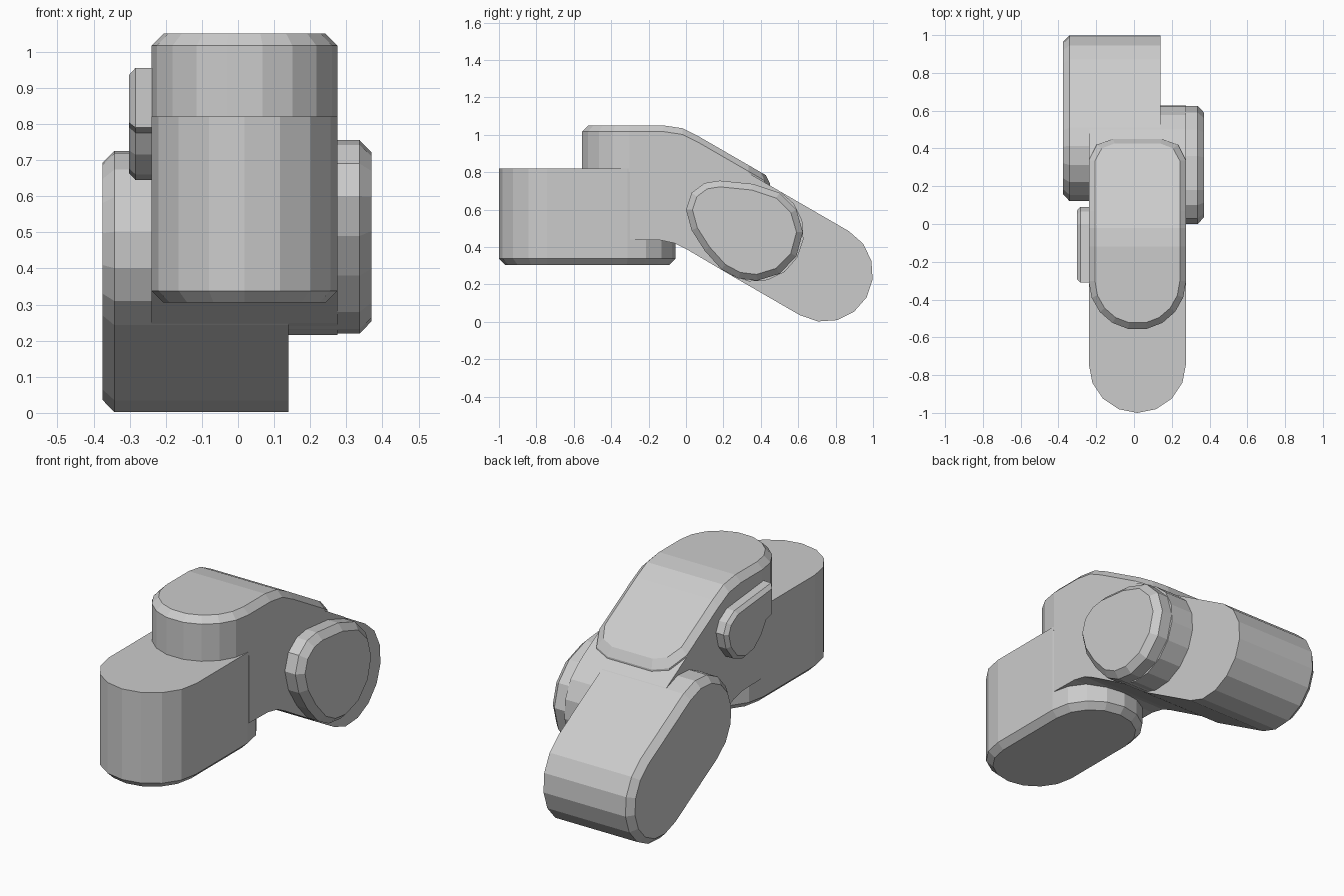
import bpy, bmesh
from math import sin, cos, pi, radians
from mathutils import Vector

if "Cube" in bpy.data.objects:
    bpy.data.objects.remove(bpy.data.objects["Cube"])

XC, HW, CH = 0.018, 0.2575, 0.033   # body centre, half width, chamfer


def finish(name, bm):
    bmesh.ops.recalc_face_normals(bm, faces=bm.faces)
    me = bpy.data.meshes.new(name)
    bm.to_mesh(me)
    bm.free()
    ob = bpy.data.objects.new(name, me)
    bpy.context.collection.objects.link(ob)
    return ob


def inset(pts, d):
    """Mitred inward offset of a closed outline."""
    p = [Vector(q) for q in pts]
    n = len(p)
    area = sum(p[i - 1].x * p[i].y - p[i].x * p[i - 1].y for i in range(n))
    sign = 1 if area > 0 else -1
    out = []
    for i in range(n):
        e1 = (p[i] - p[i - 1]).normalized()
        e2 = (p[(i + 1) % n] - p[i]).normalized()
        n1, n2 = Vector((-e1.y, e1.x)) * sign, Vector((-e2.y, e2.x)) * sign
        out.append(p[i] + (n1 + n2) * d / (1 + n1.dot(n2)))
    return out


def prism(name, pts, plain, tip, axis, chamfer=CH):
    """Extrude an outline from the plain end to a chamfered tip."""
    step = chamfer if tip > plain else -chamfer
    loops = [(pts, plain), (pts, tip)]
    if chamfer:
        loops = [(pts, plain), (pts, tip - step), (inset(pts, chamfer), tip)]
    bm = bmesh.new()
    rings = []
    for loop, h in loops:
        rings.append([bm.verts.new((h, a, b) if axis == 'X' else (a, b, h)) for a, b in loop])
    n = len(pts)
    for r, s in zip(rings, rings[1:]):
        for i in range(n):
            bm.faces.new((r[i], r[(i + 1) % n], s[(i + 1) % n], s[i]))
    bm.faces.new(rings[0])
    bm.faces.new(rings[-1])
    return finish(name, bm)


def arc(c, r, a0, a1, n=8):
    return [(c[0] + r * cos(radians(a0 + (a1 - a0) * i / n)),
             c[1] + r * sin(radians(a0 + (a1 - a0) * i / n))) for i in range(n + 1)]


# Front link: upright stadium block, chamfered underneath
front = arc((XC, -1 + HW), HW, 180, 360) + arc((XC, -0.055 - HW), HW, 0, 180)
prism("front_link", front, 0.82, 0.305, 'Z')

# Rear link: sloping stadium, chamfered on its left face
rear = arc((0.74, 0.26), 0.26, -120, 60) + arc((0.38, 0.468), 0.26, 60, 240)
prism("rear_link", rear, 0.14, -0.375, 'X')

# Bent middle body
body = ([(-0.30, 1.017), (-0.12, 1.017), (-0.03, 1.0), (0.06, 0.955)]
        + arc((0.37, 0.474), 0.26, 60, -120)
        + [(0, 0.39), (-0.06, 0.42), (-0.14, 0.437), (-0.30, 0.44)])
prism("middle_body", body, XC - HW, XC + HW, 'X', 0)

# Right boss with an egg-shaped face
boss = [(0, 0.6), (0.03, 0.69), (0.1, 0.742), (0.18, 0.755), (0.36, 0.737),
        (0.5, 0.69), (0.59, 0.6), (0.625, 0.48), (0.59, 0.35), (0.5, 0.257),
        (0.38, 0.22), (0.28, 0.232), (0.19, 0.28), (0.1, 0.38), (0.03, 0.49)]
prism("right_boss", boss, 0.08, 0.37, 'X')

# Side latch on the left
latch = [(-0.31, 0.955), (-0.31, 0.79), (-0.255, 0.775), (-0.215, 0.715), (-0.15, 0.66),
         (-0.07, 0.645), (0.01, 0.675), (0.07, 0.75), (0.09, 0.83), (0.065, 0.885), (0, 0.925)]
prism("side_latch", latch, -0.2, -0.302, 'X', 0.018)


# Top cap: rounded plate bent over the body
def top_z(y):
    path = [(-1, 1.05), (-0.12, 1.05), (-0.02, 1.035), (0.07, 0.99), (0.5, 0.742)]
    for (y0, z0), (y1, z1) in zip(path, path[1:]):
        if y <= y1:
            return z0 + (z1 - z0) * (y - y0) / (y1 - y0)


def half_outline(d):
    """Right half of the cap outline, front to back, inset by d."""
    front_arc = [(x, y) for x, y in arc((0, -0.56 + HW), HW - d, -78.75, 0, 4)]
    sides = [(HW - d, y) for y in (-0.12, -0.02, 0.07)]
    back = [(HW - d, 0.335), (0.215 - 0.8 * d, 0.42 - 0.6 * d), (0.13 - 0.3 * d, 0.45 - 0.7 * d)]
    return front_arc + sides + back


bm = bmesh.new()
rings = []
for d, drop in ((0, 0.25), (0, CH), (CH, 0)):
    half = half_outline(d)
    right = [bm.verts.new((XC + x, y, top_z(y) - drop)) for x, y in half]
    left = [bm.verts.new((XC - x, y, top_z(y) - drop)) for x, y in half]
    rings.append((right, left))
for (r0, l0), (r1, l1) in zip(rings, rings[1:]):
    a, b = r0 + l0[::-1], r1 + l1[::-1]
    for i in range(len(a)):
        j = (i + 1) % len(a)
        bm.faces.new((a[i], a[j], b[j], b[i]))
for r, l in (rings[0], rings[-1]):
    for i in range(len(r) - 1):
        bm.faces.new((r[i], r[i + 1], l[i + 1], l[i]))
finish("top_cap", bm)
